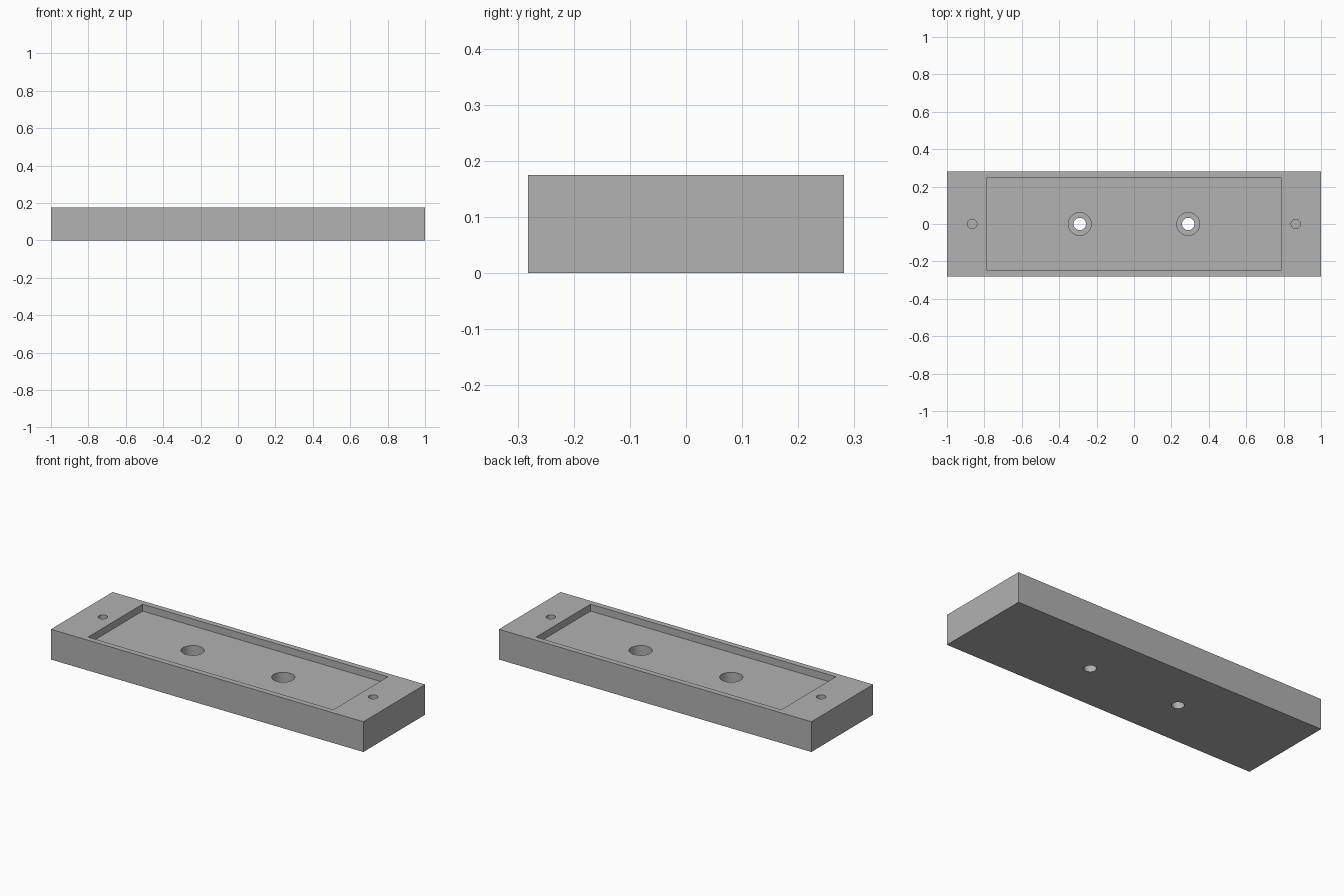
import bpy
import math

LENGTH, WIDTH, HEIGHT = 2.0, 0.564, 0.175
POCKET_FLOOR = 0.135
TOP = HEIGHT + 0.05

if "Cube" in bpy.data.objects:
    bpy.data.objects.remove(bpy.data.objects["Cube"], do_unlink=True)

grey = bpy.data.materials.new("plain grey")
grey.use_nodes = True
colour = (0.445, 0.445, 0.445, 1)
grey.diffuse_color = colour
grey.node_tree.nodes["Principled BSDF"].inputs["Base Color"].default_value = colour


def box(name, length, width, bottom, top):
    bpy.ops.mesh.primitive_cube_add(size=1, location=(0, 0, (bottom + top) / 2))
    obj = bpy.context.object
    obj.name = name
    obj.scale = (length, width, top - bottom)
    bpy.ops.object.transform_apply(location=True, rotation=False, scale=True)
    obj.data.materials.append(grey)
    return obj


def drill(name, x, radius, bottom, top):
    bpy.ops.mesh.primitive_cylinder_add(
        vertices=48, radius=radius, depth=top - bottom, location=(x, 0, (bottom + top) / 2))
    obj = bpy.context.object
    obj.name = name
    obj.data.materials.append(grey)
    return obj


def cut(target, cutter):
    cutter.hide_render = True
    mod = target.modifiers.new(cutter.name, 'BOOLEAN')
    mod.operation = 'DIFFERENCE'
    mod.solver = 'EXACT'
    mod.object = cutter
    bpy.context.view_layer.objects.active = target
    bpy.ops.object.modifier_apply(modifier=mod.name)
    bpy.data.objects.remove(cutter, do_unlink=True)


# Solid block with a shallow rectangular pocket
block = box("mounting_block", LENGTH, WIDTH, 0, HEIGHT)
cut(block, box("pocket_cutter", 1.57, 0.498, POCKET_FLOOR, TOP))

# Counterbored through holes in the pocket, blind holes in the end lands
for side in (-1, 1):
    cut(block, drill("counterbore_cutter", side * 0.29, 0.061, 0.06, TOP))
    cut(block, drill("through_hole_cutter", side * 0.29, 0.033, -0.05, TOP))
    cut(block, drill("blind_hole_cutter", side * 0.865, 0.025, 0.06, TOP))

# Smooth hole walls, sharp edges elsewhere
bpy.ops.object.select_all(action='DESELECT')
block.select_set(True)
bpy.context.view_layer.objects.active = block
bpy.ops.object.shade_smooth_by_angle(angle=math.radians(30))
